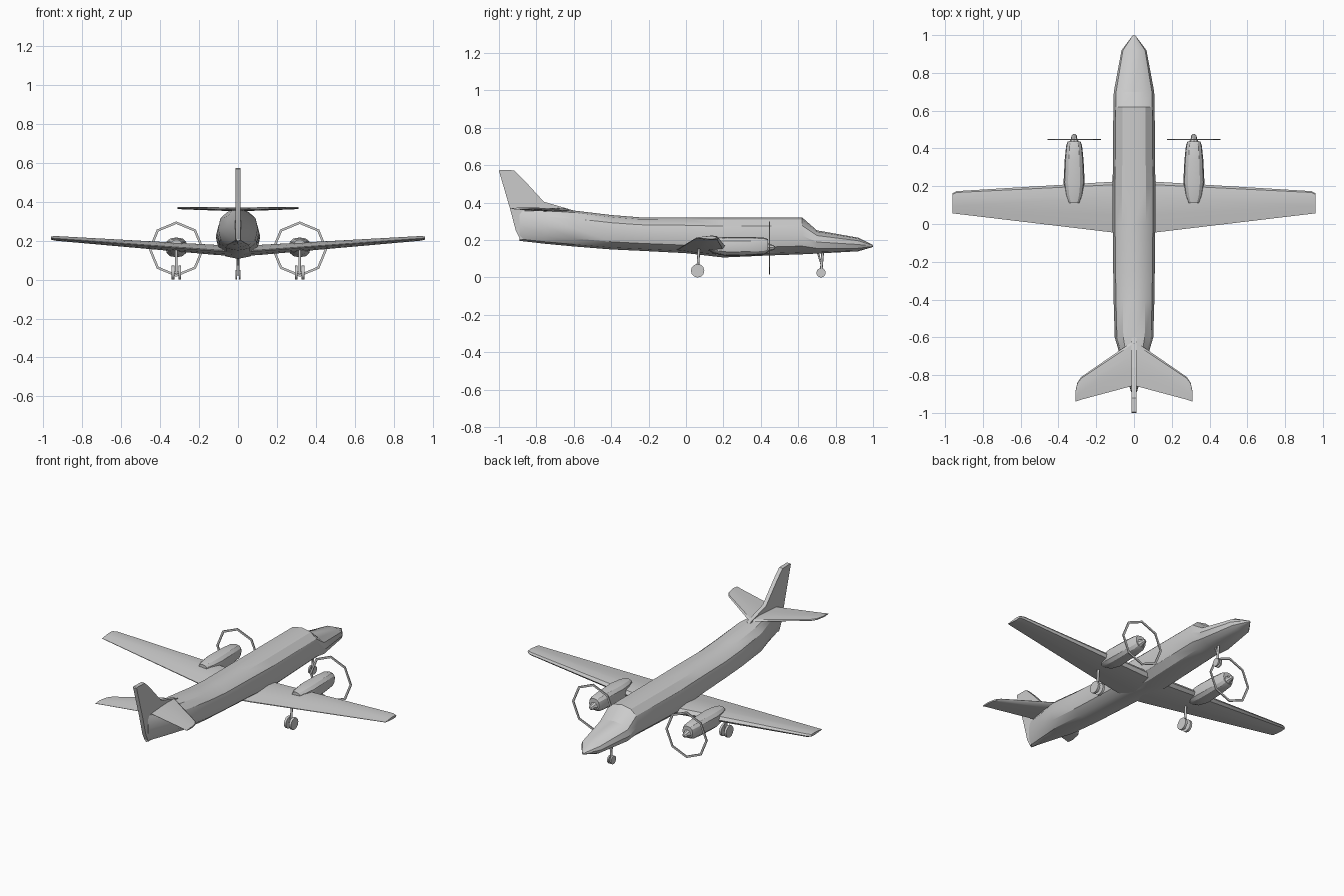
import bpy, bmesh, math
from mathutils import Vector

if "Cube" in bpy.data.objects:
    bpy.data.objects.remove(bpy.data.objects["Cube"])


def finish(name, bm, angle=30):
    bmesh.ops.recalc_face_normals(bm, faces=bm.faces)
    me = bpy.data.meshes.new(name)
    bm.to_mesh(me)
    bm.free()
    ob = bpy.data.objects.new(name, me)
    bpy.context.collection.objects.link(ob)
    bpy.ops.object.select_all(action='DESELECT')
    bpy.context.view_layer.objects.active = ob
    ob.select_set(True)
    bpy.ops.object.shade_smooth_by_angle(angle=math.radians(angle))
    return ob


def skin(name, rings, angle=30):
    """Joins equal-length rings of points into a capped body."""
    bm = bmesh.new()
    vs = [[bm.verts.new(p) for p in r] for r in rings]
    n = len(rings[0])
    for a, b in zip(vs, vs[1:]):
        for i in range(n):
            j = (i + 1) % n
            bm.faces.new((a[i], a[j], b[j], b[i]))
    bm.faces.new(vs[0])
    bm.faces.new(vs[-1])
    return finish(name, bm, angle)


def tube_body(name, sections, cx=0, sides=12, power=0.85, angle=30):
    """Sections are (y, bottom z, top z, half width)."""
    rings = []
    for y, zb, zt, hw in sections:
        ring = []
        for i in range(sides):
            t = 2 * math.pi * i / sides
            c, s = math.cos(t), math.sin(t)
            ring.append((cx + hw * math.copysign(abs(c) ** power, c), y,
                         (zb + zt) / 2 + (zt - zb) / 2 * math.copysign(abs(s) ** power, s)))
        rings.append(ring)
    return skin(name, rings, angle)


def airfoil(x, y0, y1, z, t):
    """Ring with leading edge y0, trailing edge y1, thickness t."""
    pts = [(0, 0), (.06, .4), (.3, .55), (.65, .35), (1, .05),
           (1, -.05), (.65, -.3), (.3, -.45), (.06, -.35)]
    return [(x, y0 + (y1 - y0) * u, z + t * v) for u, v in pts]


def rod(name, a, b, r, sides=8):
    a, b = Vector(a), Vector(b)
    bm = bmesh.new()
    bmesh.ops.create_cone(bm, cap_ends=True, segments=sides, radius1=r, radius2=r,
                          depth=(b - a).length)
    q = (b - a).to_track_quat('Z', 'Y')
    for v in bm.verts:
        v.co = q @ v.co + (a + b) / 2
    return finish(name, bm, 50)


def wheel(name, x, y, r, w):
    return rod(name, (x - w / 2, y, r), (x + w / 2, y, r), r, 12)


# Fuselage with stepped windshield and upswept tail
tube_body("fuselage", [
    (1.0, .163, .173, .006), (.92, .14, .213, .066), (.70, .128, .252, .107),
    (.62, .124, .322, .109), (.45, .118, .322, .111), (.20, .107, .322, .113),
    (0, .13, .322, .113), (-.25, .143, .322, .110), (-.40, .15, .334, .108),
    (-.60, .166, .358, .102), (-.75, .180, .368, .058), (-.89, .196, .365, .015)])

# Tail fin with dorsal fillet
fin = [(-1, .57), (-.995, .575), (-.92, .573), (-.87, .525), (-.76, .405),
       (-.60, .358), (-.65, .30), (-.885, .2), (-.91, .25), (-.94, .365)]
skin("tail_fin", [[(x, y, z) for y, z in fin] for x in (-.012, .012)])

for s, side in ((1, "right"), (-1, "left")):
    # Tapered wing with dihedral and a clipped tip
    skin(side + "_wing", [
        airfoil(0, .226, -.055, .145, .055), airfoil(s * .11, .224, -.045, .15, .052),
        airfoil(s * .94, .174, .054, .211, .024), airfoil(s * .962, .162, .056, .213, .016)])

    # Swept tailplane
    skin(side + "_tailplane", [
        airfoil(0, -.617, -.855, .36, .020), airfoil(s * .28, -.81, -.93, .367, .013),
        airfoil(s * .30, -.84, -.937, .368, .012), airfoil(s * .31, -.885, -.94, .368, .010)])

    # Engine nacelle and spinner
    cx = s * .317
    tube_body(side + "_nacelle", [
        (.438, .135, .205, .034), (.415, .122, .213, .042), (.34, .117, .217, .050),
        (.22, .115, .217, .056), (.15, .128, .212, .045), (.11, .15, .205, .028)],
        cx, 12, .8)
    tube_body(side + "_spinner", [
        (.435, .134, .184, .026), (.45, .143, .178, .017), (.468, .147, .173, .014),
        (.476, .154, .166, .006)], cx, 8, 1)

    # Octagonal propeller ring
    bm = bmesh.new()
    loops = []
    for r, dy in ((.142, .003), (.129, .003), (.129, -.003), (.142, -.003)):
        loops.append([bm.verts.new((cx + r * math.sin(math.pi * i / 4), .447 + dy,
                                    .157 + r * math.cos(math.pi * i / 4))) for i in range(8)])
    for k in range(4):
        a, b = loops[k], loops[(k + 1) % 4]
        for i in range(8):
            j = (i + 1) % 8
            bm.faces.new((a[i], a[j], b[j], b[i]))
    finish(side + "_propeller_ring", bm)

    # Twin-wheel main gear
    rod(side + "_main_strut", (cx, .062, .037), (cx, .07, .16), .007)
    rod(side + "_main_axle", (cx - .018, .062, .037), (cx + .018, .062, .037), .006)
    for d in (-1, 1):
        wheel(side + "_main_wheel", cx + d * .017, .062, .036, .014)

# Nose gear with drag brace
rod("nose_strut", (0, .722, .027), (0, .732, .15), .007)
rod("nose_brace", (0, .724, .07), (0, .70, .15), .005)
rod("nose_axle", (-.01, .722, .026), (.01, .722, .026), .005)
for d in (-1, 1):
    wheel("nose_wheel", d * .009, .722, .025, .009)
